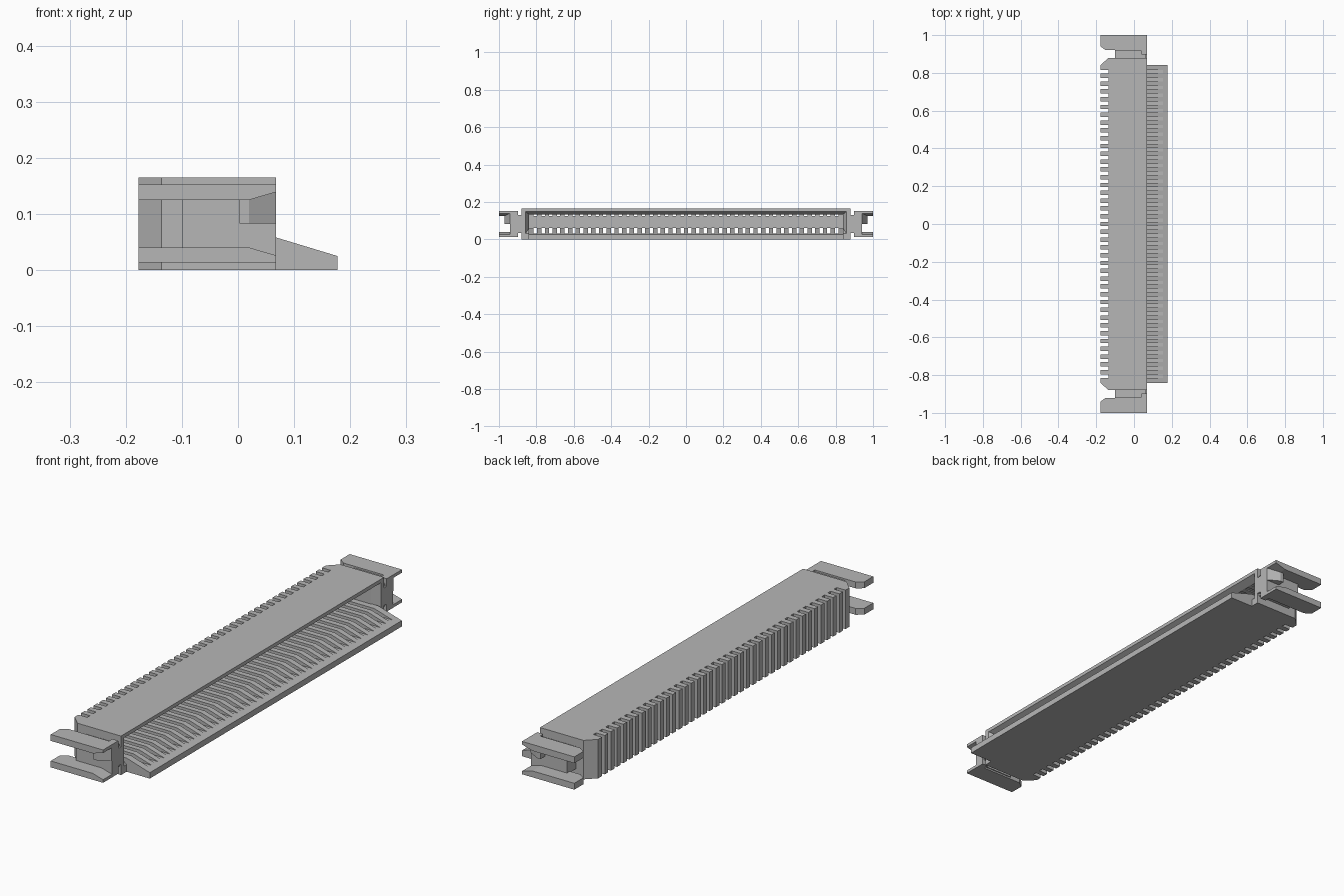
import bpy
import bmesh
from mathutils import Vector

cube = bpy.data.objects.get("Cube")
if cube:
    bpy.data.objects.remove(cube, do_unlink=True)

grey = bpy.data.materials.new("housing_grey")
grey.use_nodes = True
colour = (0.47, 0.47, 0.47, 1)
grey.diffuse_color = colour
grey.node_tree.nodes["Principled BSDF"].inputs["Base Color"].default_value = colour


def add_prism(bm, points, low, high, axis):
    """Extrude a profile along y (points are x, z) or z (points are x, y)."""
    def place(p, t):
        return (p[0], t, p[1]) if axis == "y" else (p[0], p[1], t)
    a = [bm.verts.new(place(p, low)) for p in points]
    b = [bm.verts.new(place(p, high)) for p in points]
    bm.faces.new(a)
    bm.faces.new(b[::-1])
    for i in range(len(points)):
        j = (i + 1) % len(points)
        bm.faces.new((a[i], b[i], b[j], a[j]))


def finish(name, bm):
    bmesh.ops.recalc_face_normals(bm, faces=bm.faces)
    mesh = bpy.data.meshes.new(name)
    bm.to_mesh(mesh)
    bm.free()
    mesh.materials.append(grey)
    obj = bpy.data.objects.new(name, mesh)
    bpy.context.collection.objects.link(obj)
    return obj


def prism(name, points, low, high, axis="z"):
    bm = bmesh.new()
    add_prism(bm, points, low, high, axis)
    return finish(name, bm)


def rect(x0, x1, a0, a1):
    return [(x0, a0), (x1, a0), (x1, a1), (x0, a1)]


def combine(target, tool, operation):
    mod = target.modifiers.new(tool.name, "BOOLEAN")
    mod.object, mod.operation, mod.solver = tool, operation, "EXACT"
    tool.hide_render = True
    bpy.context.view_layer.objects.active = target
    bpy.ops.object.modifier_apply(modifier=mod.name)
    bpy.data.objects.remove(tool, do_unlink=True)


BACK, MOUTH, HEIGHT, WALL = -0.177, 0.068, 0.165, -0.136

# Housing with chamfered rear corners
housing = prism("housing", [(BACK, -0.84), (WALL, -0.88), (MOUTH, -0.88),
                            (MOUTH, 0.88), (WALL, 0.88), (BACK, 0.84)], 0, HEIGHT)

# Cavity and flared mouth
combine(housing, prism("cavity", rect(-0.10, 0.1, 0.058, 0.134), -0.84, 0.84, "y"),
        "DIFFERENCE")
bm = bmesh.new()
rings = []
for x, y, z0, z1 in ((0.035, 0.84, 0.058, 0.134), (0.075, 0.863, 0.025, 0.153)):
    rings.append([bm.verts.new((x, s, z)) for s, z in rect(-y, y, z0, z1)])
for ring in rings:
    bm.faces.new(ring)
for i in range(4):
    j = (i + 1) % 4
    bm.faces.new((rings[0][i], rings[0][j], rings[1][j], rings[1][i]))
combine(housing, finish("flare", bm), "DIFFERENCE")

# Sloping front lip
combine(housing, prism("lip", [(0, 0), (0.177, 0), (0.177, 0.025), (MOUTH, 0.058),
                               (0, 0.058)], -0.843, 0.843, "y"), "UNION")

# Contact channels: rear notch plus floor and ceiling grooves
PINS, PITCH, HALF = 40, 0.0413, 0.009
channel = [(-0.2, -0.1), (WALL, -0.1), (WALL, 0.032), (0.25, 0.032), (0.25, 0.06),
           (WALL, 0.06), (WALL, 0.124), (0.03, 0.124), (0.03, 0.139),
           (WALL, 0.139), (WALL, 0.3), (-0.2, 0.3)]
bm = bmesh.new()
for i in range(PINS):
    y = (i - (PINS - 1) / 2) * PITCH
    add_prism(bm, channel, y - HALF, y + HALF, "y")
combine(housing, finish("channels", bm), "DIFFERENCE")


def flange(name, side, top):
    """Ear flange, thinner at the mouth and chamfered at its rear inner corner."""
    profile = [(BACK, 0.013), (MOUTH, 0.013), (MOUTH, 0.026), (0.02, 0.04), (BACK, 0.04)]
    if top:
        profile = [(x, HEIGHT - z) for x, z in profile]
    bm = bmesh.new()
    add_prism(bm, profile, side * 0.92, side * 1.0, "y")
    geom = bm.verts[:] + bm.edges[:] + bm.faces[:]
    bmesh.ops.bisect_plane(bm, geom=geom, plane_co=(BACK, side * 0.94, 0),
                           plane_no=Vector((-0.02, -side * 0.027, 0)), clear_outer=True)
    bmesh.ops.holes_fill(bm, edges=[e for e in bm.edges if e.is_boundary])
    return finish(name, bm)


# Ears at both ends
for side, end in ((1, "rear"), (-1, "front")):
    def part(name, x0, x1, y0, y1, z0, z1):
        return prism(end + name, rect(x0, x1, side * y0, side * y1), z0, z1)

    ear = part("_ear", -0.10, MOUTH, 0.915, 0.94, 0.02, 0.145)
    for top in (False, True):
        combine(ear, flange("flange", side, top), "UNION")
    combine(ear, part("_neck", -0.10, 0.06, 0.875, 0.925, 0.035, 0.13), "UNION")
    combine(ear, part("_tab", 0.04, MOUTH, 0.898, 0.93, 0.013, 0.152), "UNION")
    combine(ear, part("_bridge", 0.03, MOUTH, 0.875, 0.91, 0.045, 0.12), "UNION")
    # Wedge catch inside the ear
    wedge = [(0.003, 0.93), (0.003, 0.97), (0.02, 0.97), (MOUTH, 0.942), (MOUTH, 0.93)]
    combine(ear, prism("wedge", [(x, side * y) for x, y in wedge], 0.083, 0.142), "UNION")
    ear.name = end + "_ear"
